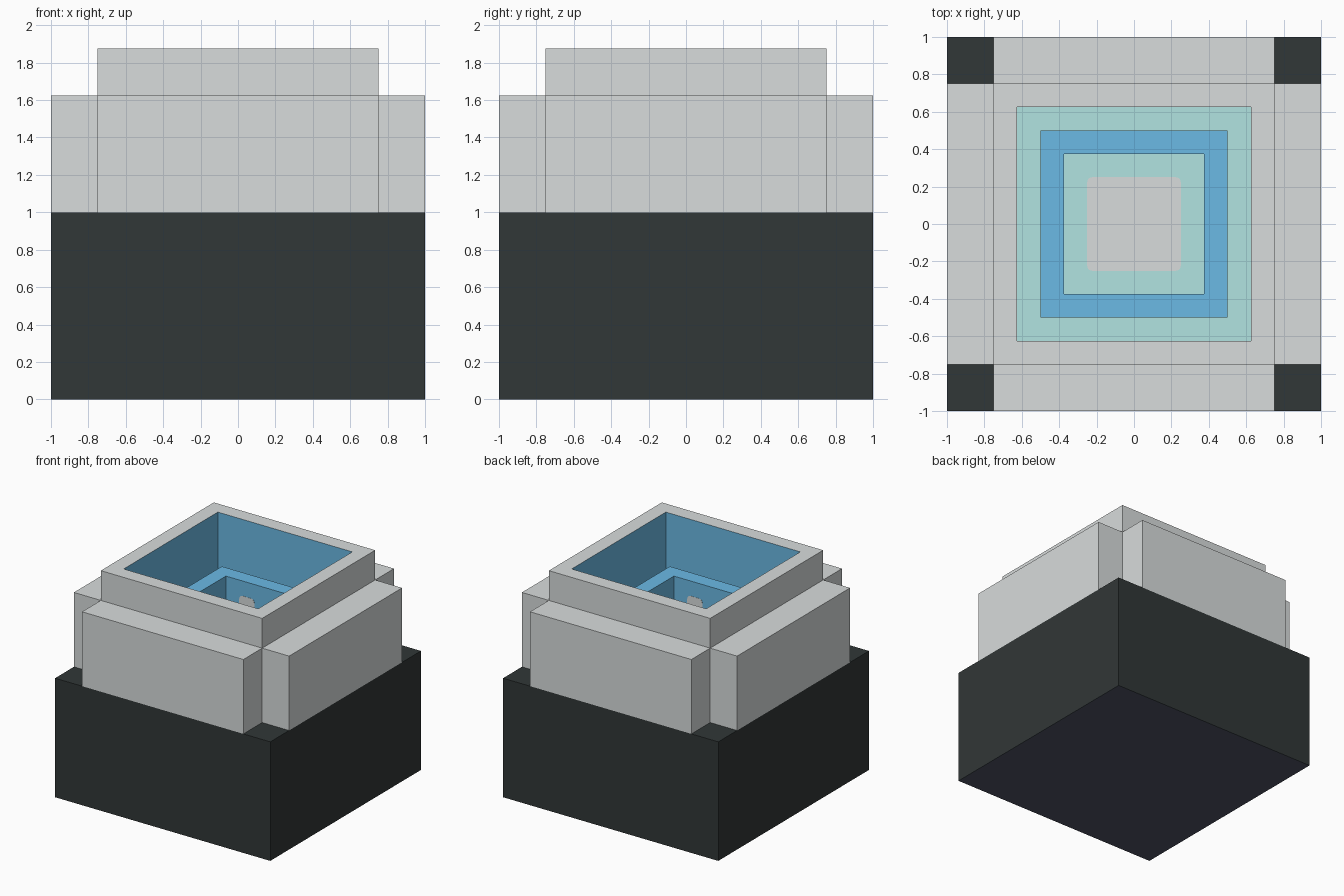
import bpy, bmesh
from math import pi
from mathutils import Matrix, Vector

if "Cube" in bpy.data.objects:
    bpy.data.objects.remove(bpy.data.objects["Cube"])


def material(name, rgb):
    """Flat material from an sRGB 0-255 colour."""
    lin = []
    for v in rgb:
        c = v / 255
        lin.append(c / 12.92 if c <= 0.04045 else ((c + 0.055) / 1.055) ** 2.4)
    m = bpy.data.materials.new(name)
    m.use_nodes = True
    m.diffuse_color = (*lin, 1)
    m.node_tree.nodes["Principled BSDF"].inputs["Base Color"].default_value = (*lin, 1)
    return m


charcoal = material("charcoal", (49, 55, 55))
slate = material("dark slate", (79, 84, 101))
grey = material("light grey", (216, 220, 220))
blue = material("blue", (107, 186, 229))
teal = material("pale teal", (177, 228, 225))


def finish(name, bm, mats, rule=None, matrix=None):
    """Turn a bmesh into an object, colouring faces by a rule."""
    bm.normal_update()
    for f in bm.faces:
        f.material_index = rule(f) if rule else 0
    if matrix:
        bm.transform(matrix)
    mesh = bpy.data.meshes.new(name)
    bm.to_mesh(mesh)
    bm.free()
    for m in mats:
        mesh.materials.append(m)
    ob = bpy.data.objects.new(name, mesh)
    bpy.context.collection.objects.link(ob)
    return ob


def box_mesh(size, centre):
    bm = bmesh.new()
    bmesh.ops.create_cube(bm, size=1)
    bm.transform(Matrix.Translation(centre) @ Matrix.Diagonal((*size, 1)))
    return bm


def square_frame(outer, inner, z0, z1):
    """Square tube made by sweeping a rectangular profile round four corners."""
    bm = bmesh.new()
    profile = [(outer, z0), (outer, z1), (inner, z1), (inner, z0)]
    corners = [(1, 1), (-1, 1), (-1, -1), (1, -1)]
    rings = [[bm.verts.new((sx * r, sy * r, z)) for r, z in profile]
             for sx, sy in corners]
    for i in range(4):
        a, b = rings[i], rings[(i + 1) % 4]
        for j in range(4):
            k = (j + 1) % 4
            bm.faces.new((a[j], b[j], b[k], a[k]))
    bmesh.ops.recalc_face_normals(bm, faces=bm.faces)
    return bm


def rounded_plate(name, size, radius, matrix):
    """Thin painted square with rounded corners, facing local +z."""
    bm = box_mesh((size, size, 0.004), (0, 0, 0))
    upright = [e for e in bm.edges
               if abs(e.verts[0].co.z - e.verts[1].co.z) > 0.001]
    bmesh.ops.bevel(bm, geom=upright, offset=radius, segments=3,
                    profile=0.5, affect='EDGES')
    return finish(name, bm, [grey], matrix=matrix)


# Solid base with a slate underside
finish("base", box_mesh((2, 2, 1), (0, 0, 0.5)), [charcoal, slate],
       lambda f: int(f.normal.z < -0.5))


# Tall square wall, lined with blue inside
def faces_inward(f):
    c = f.calc_center_median()
    return int(f.normal.dot(Vector((c.x, c.y, 0))) < -0.1)


finish("basin_wall", square_frame(0.75, 0.625, 1, 1.875), [grey, blue], faces_inward)

# Lower slabs on all four sides
for i, side in enumerate(("front", "left", "back", "right")):
    finish(side + "_slab", box_mesh((1.5, 0.25, 0.625), (0, -0.875, 1.3125)),
           [grey], matrix=Matrix.Rotation(i * pi / 2, 4, 'Z'))

# Basin floor and the inner square tube
finish("basin_floor", box_mesh((1.25, 1.25, 0.006), (0, 0, 1)), [teal])
finish("inner_tube", square_frame(0.5, 0.375, 1, 1.5), [blue])

# Grey panel on the floor, and a pair of small spots on each inner tube wall
rounded_plate("floor_panel", 0.5, 0.025, Matrix.Translation((0, 0, 1.004)))
for i, side in enumerate(("back", "left", "front", "right")):
    for x, end in ((-0.18, "first"), (0.18, "second")):
        place = (Matrix.Rotation(-i * pi / 2, 4, 'Z')
                 @ Matrix.Translation((x, 0.375, 1.305))
                 @ Matrix.Rotation(pi / 2, 4, 'X'))
        rounded_plate(f"{side}_{end}_spot", 0.14, 0.03, place)
